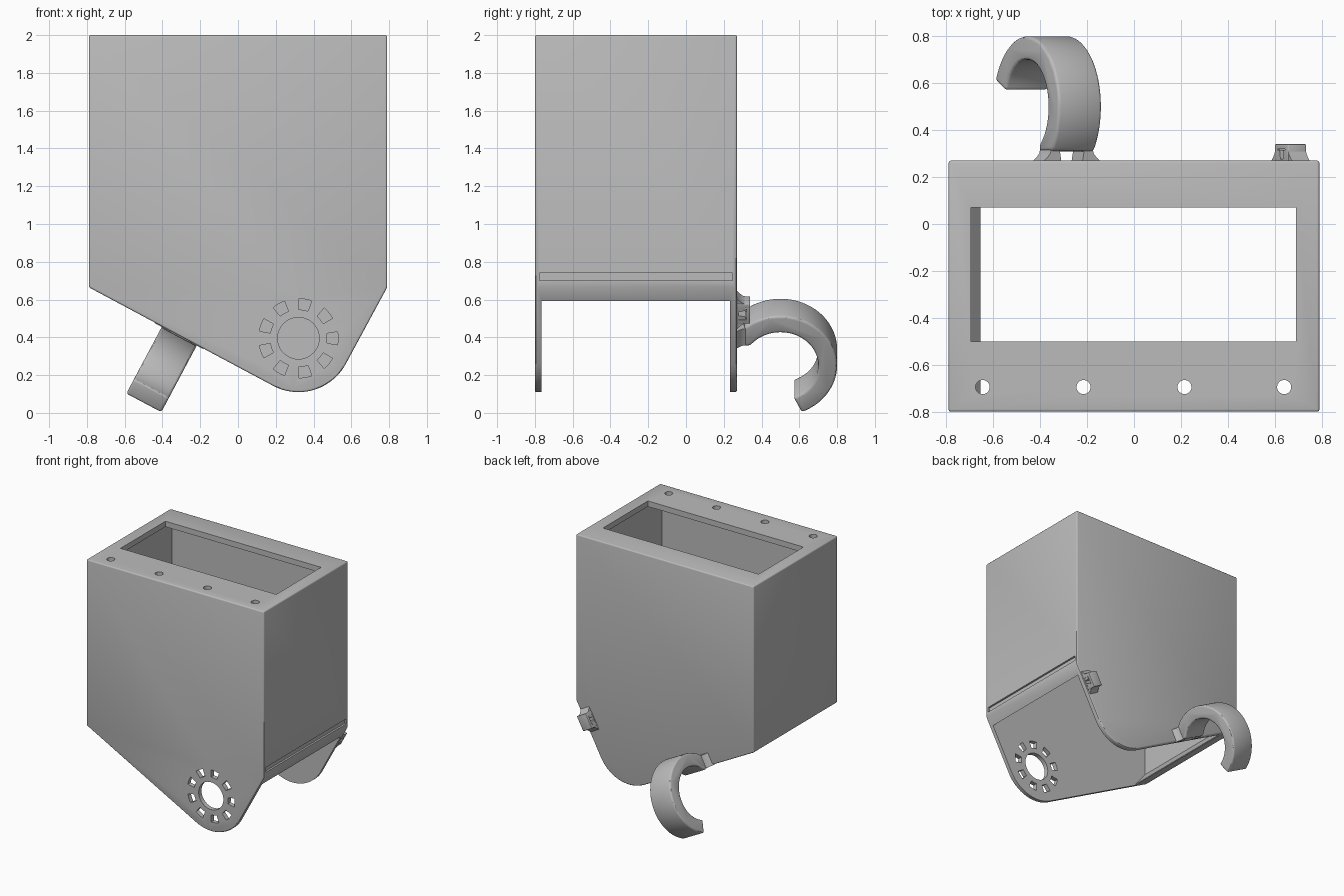
import bpy, bmesh, math
from mathutils import Vector

if "Cube" in bpy.data.objects:
    bpy.data.objects.remove(bpy.data.objects["Cube"])

GREY = bpy.data.materials.new("grey_plastic")
GREY.diffuse_color = (0.5, 0.5, 0.5, 1)
GREY.use_nodes = True
GREY.node_tree.nodes["Principled BSDF"].inputs["Base Color"].default_value = GREY.diffuse_color
X, Y, Z = Vector((1, 0, 0)), Vector((0, 1, 0)), Vector((0, 0, 1))


def prism(name, pts, origin, u, v, w, lo, hi):
    """Extrude a 2D outline (axes u, v) along w from lo to hi."""
    bm = bmesh.new()
    origin = Vector(origin)
    vs = [bm.verts.new(origin + u * a + v * b + w * lo) for a, b in pts]
    face = bm.faces.new(vs)
    ext = bmesh.ops.extrude_face_region(bm, geom=[face])
    top = [g for g in ext["geom"] if isinstance(g, bmesh.types.BMVert)]
    bmesh.ops.translate(bm, verts=top, vec=w * (hi - lo))
    bmesh.ops.recalc_face_normals(bm, faces=bm.faces)
    me = bpy.data.meshes.new(name)
    bm.to_mesh(me)
    bm.free()
    me.materials.append(GREY)
    ob = bpy.data.objects.new(name, me)
    bpy.context.collection.objects.link(ob)
    return ob


def arc(cx, cy, r, a0, a1, n):
    return [(cx + r * math.cos(math.radians(a0 + (a1 - a0) * i / n)),
             cy + r * math.sin(math.radians(a0 + (a1 - a0) * i / n))) for i in range(n + 1)]


def circle(cx, cy, r, n=32):
    return arc(cx, cy, r, 0, 360, n)[:-1]


def rect(a0, a1, b0, b1):
    return [(a0, b0), (a1, b0), (a1, b1), (a0, b1)]


def finish(ob, cutters=(), bevel=0.0):
    """Round the edges, cut the openings, then smooth by angle."""
    if bevel:
        m = ob.modifiers.new("round", 'BEVEL')
        m.width, m.segments, m.limit_method = bevel, 3, 'ANGLE'
        m.angle_limit = math.radians(35)
    for c in cutters:
        c.hide_render = True
        m = ob.modifiers.new("cut", 'BOOLEAN')
        m.operation, m.solver, m.object = 'DIFFERENCE', 'EXACT', c
    dg = bpy.context.evaluated_depsgraph_get()
    me = bpy.data.meshes.new_from_object(ob.evaluated_get(dg))
    ob.modifiers.clear()
    ob.data = me
    for c in cutters:
        bpy.data.objects.remove(c)
    bpy.ops.object.select_all(action='DESELECT')
    ob.select_set(True)
    bpy.context.view_layer.objects.active = ob
    bpy.ops.object.shade_smooth_by_angle(angle=math.radians(30))


# Housing: outline with sloped bottom and rounded pivot lobe
PX, PZ, PR = 0.32, 0.395, 0.285
outline = [(-0.79, 2), (-0.79, 0.665)] + arc(PX, PZ, PR, 242, 331, 24) + [(0.79, 0.665), (0.79, 2)]
housing = prism("housing", outline, (0, 0, 0), X, Z, Y, -0.80, 0.27)

# Cavity open at the bottom, with a sloped ledge on the left
cavity = [(-0.75, 1.955), (-0.75, 0.72), (-0.655, 0.60), (-0.655, -0.2), (0.75, -0.2), (0.75, 1.955)]
cuts = [prism("cavity_cutter", cavity, (0, 0, 0), X, Z, Y, -0.764, 0.232),
        prism("top_opening_cutter", rect(-0.695, 0.69, -0.50, 0.07), (0, 0, 0), X, Y, Z, 1.9, 2.1),
        prism("groove_cutter", rect(-0.775, 0.245, 0.70, 0.74), (0, 0, 0), Y, Z, X, 0.775, 0.9),
        prism("pivot_hole_cutter", circle(PX, PZ, 0.11, 48), (0, 0, 0), X, Z, Y, -0.9, -0.7)]
# Screw holes along the front of the top
for x in (-0.645, -0.215, 0.215, 0.64):
    cuts.append(prism("screw_hole_cutter", circle(x, -0.695, 0.03), (0, 0, 0), X, Y, Z, 1.9, 2.1))
# Ring of nine slots around the pivot hole
for i in range(9):
    a = 40 * i
    slot = arc(PX, PZ, 0.152, a - 9.5, a + 9.5, 3) + arc(PX, PZ, 0.21, a + 9.5, a - 9.5, 3)
    cuts.append(prism("slot_cutter", slot, (0, 0, 0), X, Z, Y, -0.9, -0.7))
finish(housing, cuts, 0.01)

# Hook: C-shaped band standing on the back, tilted with the left slope
up = Vector((0.47, 0, 0.883)).normalized()
side = Vector((0.883, 0, -0.47)).normalized()
HC = (-0.37, 0.50, 0.295)
band = arc(0, 0, 0.30, -68, 129.3, 48) + [(-0.19, 0.12)] + arc(0, 0, 0.20, 143, -70, 44)
finish(prism("hook", band, HC, Y, up, side, -0.105, 0.105), bevel=0.014)


def flared_leg(name, origin, axis, s, half, v, lo, hi, depth):
    """Foot that widens towards the back plate; s picks the side."""
    pts = [(s * (half - 0.05), -0.01), (s * (half + 0.045), -0.01), (s * (half + 0.02), 0.012),
           (s * (half + 0.005), 0.03), (s * half, depth), (s * (half - 0.04), depth)]
    finish(prism(name, pts, origin, axis, Y, v, lo, hi))


# Hook feet with a gap between them
for s in (-1, 1):
    flared_leg("hook_foot", (HC[0], 0.27, HC[2]), side, s, 0.10, up, 0.125, 0.225, 0.05)

# Clip loop near the right slope
cu = Vector((0.48, 0, 0.877)).normalized()
cw = Vector((0.877, 0, -0.48)).normalized()
CC = (0.667, 0.27, 0.545)
loop = prism("clip_loop", rect(-0.06, 0.06, -0.01, 0.07), CC, cu, Y, cw, -0.045, 0.045)
loop_cut = prism("clip_cutter", rect(-0.035, 0.035, 0.008, 0.05), CC, cu, Y, cw, -0.2, 0.2)
finish(loop, [loop_cut], 0.005)
for s in (-1, 1):
    flared_leg("clip_foot", CC, cu, s, 0.058, cw, -0.043, 0.043, 0.045)
